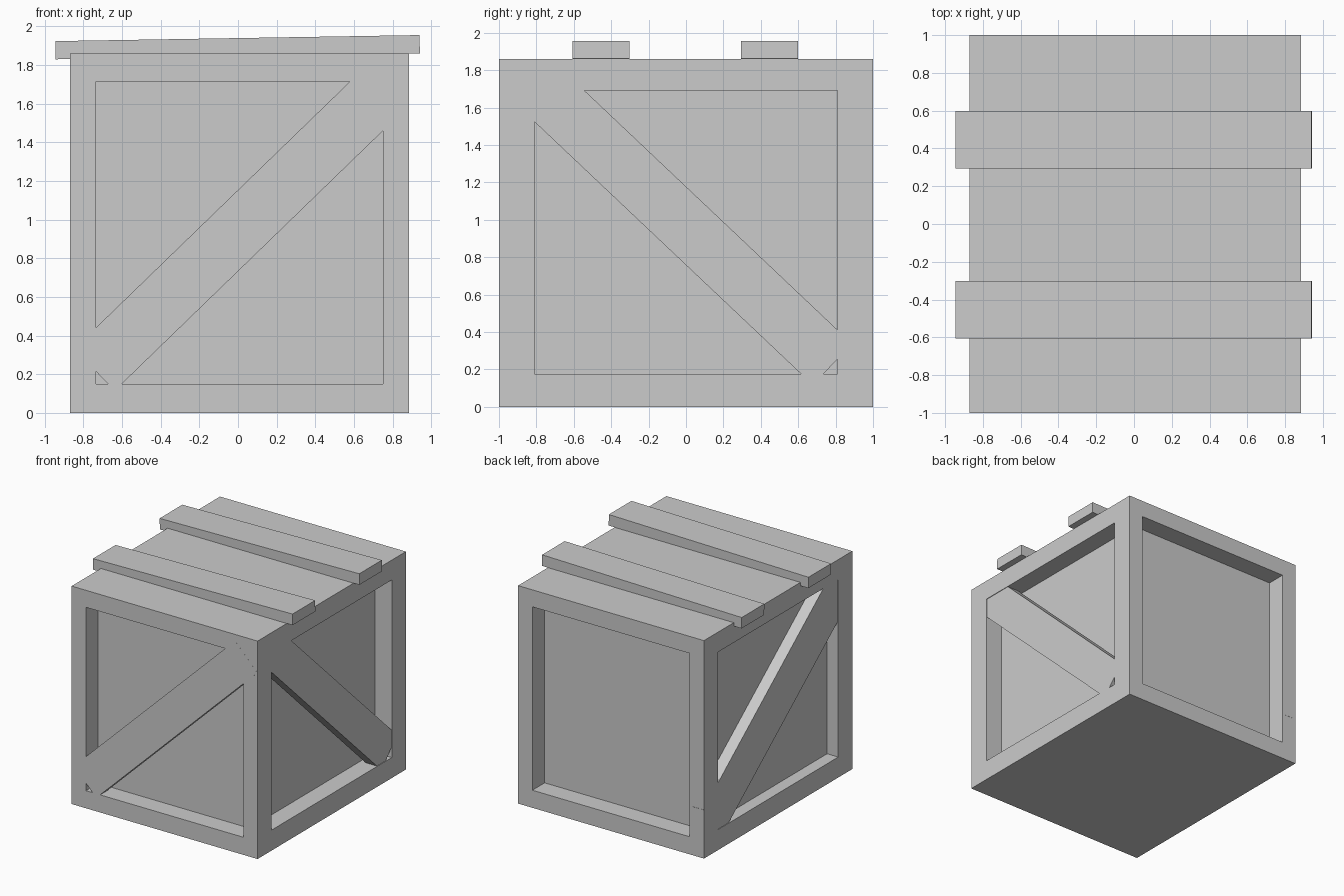
import bpy, bmesh
from mathutils import Vector, Matrix
from math import atan2, hypot, radians

if "Cube" in bpy.data.objects:
    bpy.data.objects.remove(bpy.data.objects["Cube"])


def finish(bm, name):
    bmesh.ops.recalc_face_normals(bm, faces=bm.faces[:])
    me = bpy.data.meshes.new(name)
    bm.to_mesh(me)
    bm.free()
    ob = bpy.data.objects.new(name, me)
    bpy.context.collection.objects.link(ob)
    return ob


def box(name, center, size, rot=(0, 0, 0)):
    bm = bmesh.new()
    bmesh.ops.create_cube(bm, size=1)
    bmesh.ops.scale(bm, vec=size, verts=bm.verts[:])
    ob = finish(bm, name)
    ob.location, ob.rotation_euler = center, rot
    return ob


# Crate body: one box with a recessed panel in each of the four sides
LO, HI = Vector((-0.87, -1.0, 0.0)), Vector((0.885, 1.0, 1.86))
bm = bmesh.new()
bmesh.ops.create_cube(bm, size=1)
for v in bm.verts:
    v.co = [lo + (c + 0.5) * (hi - lo) for c, lo, hi in zip(v.co, LO, HI)]
bm.normal_update()


def recess(normal, side, bottom, top, depth):
    normal = Vector(normal)
    face = max(bm.faces, key=lambda f: f.normal.dot(normal))
    bmesh.ops.inset_individual(bm, faces=[face], thickness=0.1)
    across = 0 if abs(normal.y) > 0.5 else 1
    mid = face.calc_center_median()
    for v in face.verts:
        v.co[across] = LO[across] + side if v.co[across] < mid[across] else HI[across] - side
        v.co.z = bottom if v.co.z < mid.z else top
    inner = bmesh.ops.extrude_discrete_faces(bm, faces=[face])["faces"][0]
    for v in inner.verts:
        v.co -= normal * depth
    bm.normal_update()


recess((0, -1, 0), 0.135, 0.15, 1.715, 0.163)
recess((0, 1, 0), 0.135, 0.15, 1.715, 0.165)
recess((1, 0, 0), 0.19, 0.175, 1.69, 0.16)
recess((-1, 0, 0), 0.19, 0.175, 1.69, 0.105)
finish(bm, "crate_body")


# Diagonal braces, given by the two ends of their centre line in the side plane
def brace(name, axis, outer, inner, a, b, width):
    (a0, az), (b0, bz) = a, b
    length, angle = hypot(b0 - a0, bz - az), atan2(bz - az, b0 - a0)
    mid, mz = (a0 + b0) / 2, (az + bz) / 2
    depth, centre = abs(outer - inner), (outer + inner) / 2
    if axis == "y":
        box(name, (mid, centre, mz), (length, depth, width), (0, -angle, 0))
    else:
        box(name, (centre, mid, mz), (depth, length, width), (angle, 0, 0))


brace("front_brace", "y", -1.0005, -0.90, (-0.743, 0.223), (0.778, 1.697), 0.302)
brace("right_brace", "x", 0.88, 0.775, (0.783, 0.227), (-0.788, 1.713), 0.305)
brace("left_brace", "x", -0.865, -0.765, (0.877, 0.258), (-0.862, 1.624), 0.40)

# Slightly tilted planks across the top
for name, y in (("front_top_plank", -0.454), ("back_top_plank", 0.446)):
    box(name, (-0.002, y, 1.8925), (1.885, 0.305, 0.094), (0, -radians(0.95), 0))
